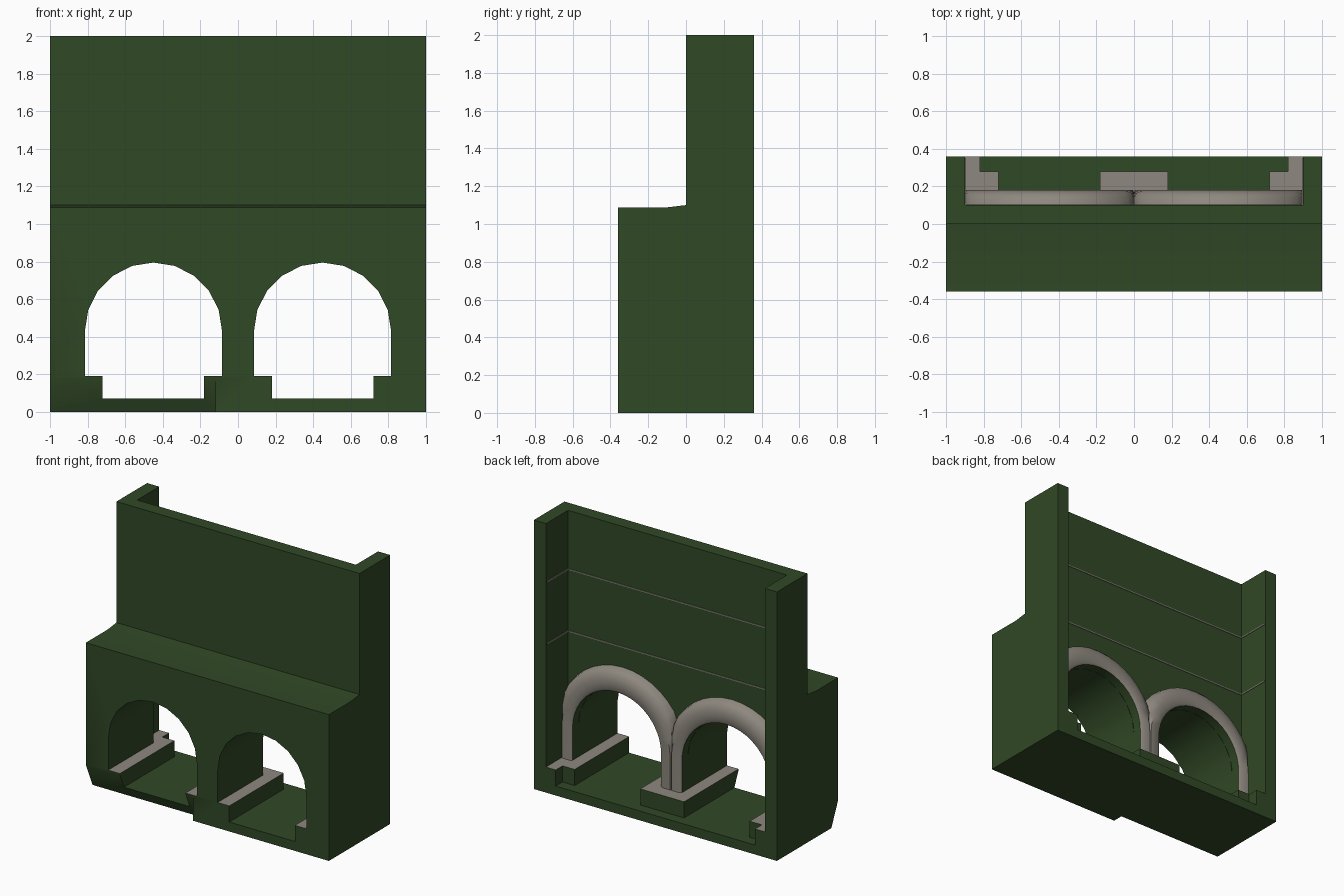
import bpy, bmesh, math

if "Cube" in bpy.data.objects:
    bpy.data.objects.remove(bpy.data.objects["Cube"])

def material(name, rgb):
    m = bpy.data.materials.new(name)
    m.diffuse_color = (*rgb, 1)
    m.use_nodes = True
    m.node_tree.nodes["Principled BSDF"].inputs["Base Color"].default_value = m.diffuse_color
    return m

GREEN = material("dark_green", (0.030, 0.065, 0.019))
GREY = material("warm_grey", (0.27, 0.245, 0.21))

def new_object(name, bm, mats=(GREEN, GREY)):
    bmesh.ops.recalc_face_normals(bm, faces=bm.faces)
    me = bpy.data.meshes.new(name)
    bm.to_mesh(me)
    bm.free()
    for m in mats:
        me.materials.append(m)
    ob = bpy.data.objects.new(name, me)
    bpy.context.collection.objects.link(ob)
    return ob

def prism(name, points, offset, mats=(GREEN, GREY)):
    """Extrude a closed 3D outline along an offset."""
    bm = bmesh.new()
    face = bm.faces.new([bm.verts.new(p) for p in points])
    ext = bmesh.ops.extrude_face_region(bm, geom=[face])
    bmesh.ops.translate(bm, vec=offset,
                        verts=[v for v in ext["geom"] if isinstance(v, bmesh.types.BMVert)])
    return new_object(name, bm, mats)

def box(name, x0, x1, y0, y1, z0, z1, mats=(GREEN, GREY)):
    return prism(name, [(x0, y0, z0), (x1, y0, z0), (x1, y1, z0), (x0, y1, z0)],
                 (0, 0, z1 - z0), mats)

def cut(target, cutter):
    mod = target.modifiers.new("cut", "BOOLEAN")
    mod.object, mod.operation, mod.solver = cutter, "DIFFERENCE", "EXACT"
    bpy.context.view_layer.update()
    dg = bpy.context.evaluated_depsgraph_get()
    me = bpy.data.meshes.new_from_object(target.evaluated_get(dg))
    target.modifiers.clear()
    target.data = me
    bpy.data.objects.remove(cutter)

def grey_tops(ob, z):
    """Paint the upward faces at one height grey."""
    for p in ob.data.polygons:
        p.material_index = int(p.normal.z > 0.9 and abs(p.center.z - z) < 0.01)

CX, SPRING, R, FLOOR, STEP = 0.45, 0.43, 0.365, 0.07, 0.19
ANGLES = [math.pi * i / 10 for i in range(11)]

# Main block: stepped side profile
side = [(-.36, 0), (.36, 0), (.36, 2), (0, 2), (0, 1.1), (-.1, 1.088), (-.36, 1.088)]
body = prism("body", [(-1, y, z) for y, z in side], (2, 0, 0))

# Open niche at the back, leaving side walls, front wall and floor
cut(body, box("niche_cutter", -.9, .9, .1, .6, FLOOR, 2.3))

# Two arched tunnels with raised side steps
for s in (-1, 1):
    prof = [(.72, FLOOR), (.72, STEP), (CX + R, STEP)]
    prof += [(CX + R * math.cos(a), SPRING + R * math.sin(a)) for a in ANGLES]
    prof += [(CX - R, STEP), (.18, STEP), (.18, FLOOR)]
    cut(body, prism("tunnel_cutter", [(s * x, -.6, z) for x, z in prof], (0, .75, 0)))

# Slanted lower front edge on the left half
cut(body, prism("chamfer_cutter", [(-1.2, -.28, 0), (-1.2, -.36, .18), (-1.2, -.5, .495),
                                   (-1.2, -.5, -.1), (-1.2, -.2356, -.1)], (1.08, 0, 0)))
grey_tops(body, STEP)

# Rear ends of the steps
steps = [box("center_step", -.18, .18, .1, .28, .05, STEP)]
for s, tag in ((-1, "left"), (1, "right")):
    pts = [(.9, .1), (.9, .36), (.82, .36), (.82, .28), (.72, .28), (.72, .1)]
    steps.append(prism(tag + "_step", [(s * x, y, .05) for x, y in pts], (0, 0, STEP - .05)))
for ob in steps:
    grey_tops(ob, STEP)

# Grey arch surrounds at the back, clipped by the side wall and the centre line
section = [(R, .09), (R, .17), (R + .015, .18), (.445, .18), (.49, .165), (.515, .14), (.525, .09)]
for s, tag in ((-1, "left"), (1, "right")):
    bm = bmesh.new()
    rows = []
    stations = [(0, STEP - .02)] + [(math.pi * i / 20, None) for i in range(21)] + [(math.pi, STEP - .02)]
    for a, z in stations:
        row = []
        for r, y in section:
            x = min(.9, max(0, CX + r * math.cos(a)))
            row.append(bm.verts.new((s * x, y, SPRING + r * math.sin(a) if z is None else z)))
        rows.append(row)
    for a, b in zip(rows, rows[1:]):
        for i in range(len(section) - 1):
            bm.faces.new((a[i], a[i + 1], b[i + 1], b[i]))
    ob = new_object(tag + "_arch_surround", bm, (GREEN, GREY))
    for p in ob.data.polygons:      # inner lining stays green
        p.material_index = int(p.index % (len(section) - 1) != 0)

# Thin seam lines around the inside of the niche
for z, tag in ((1.10, "lower"), (1.56, "upper")):
    e = .005
    pts = [(-.9, .35), (-.9, .1), (.9, .1), (.9, .35),
           (.9 - e, .35), (.9 - e, .1 + e), (-.9 + e, .1 + e), (-.9 + e, .35)]
    prism(tag + "_seam", [(x, y, z) for x, y in pts], (0, 0, .008), (GREY,))

# Smooth curved surfaces, keep hard corners
for ob in bpy.context.scene.objects:
    ob.select_set(True)
bpy.context.view_layer.objects.active = body
bpy.ops.object.shade_smooth_by_angle(angle=math.radians(35))
